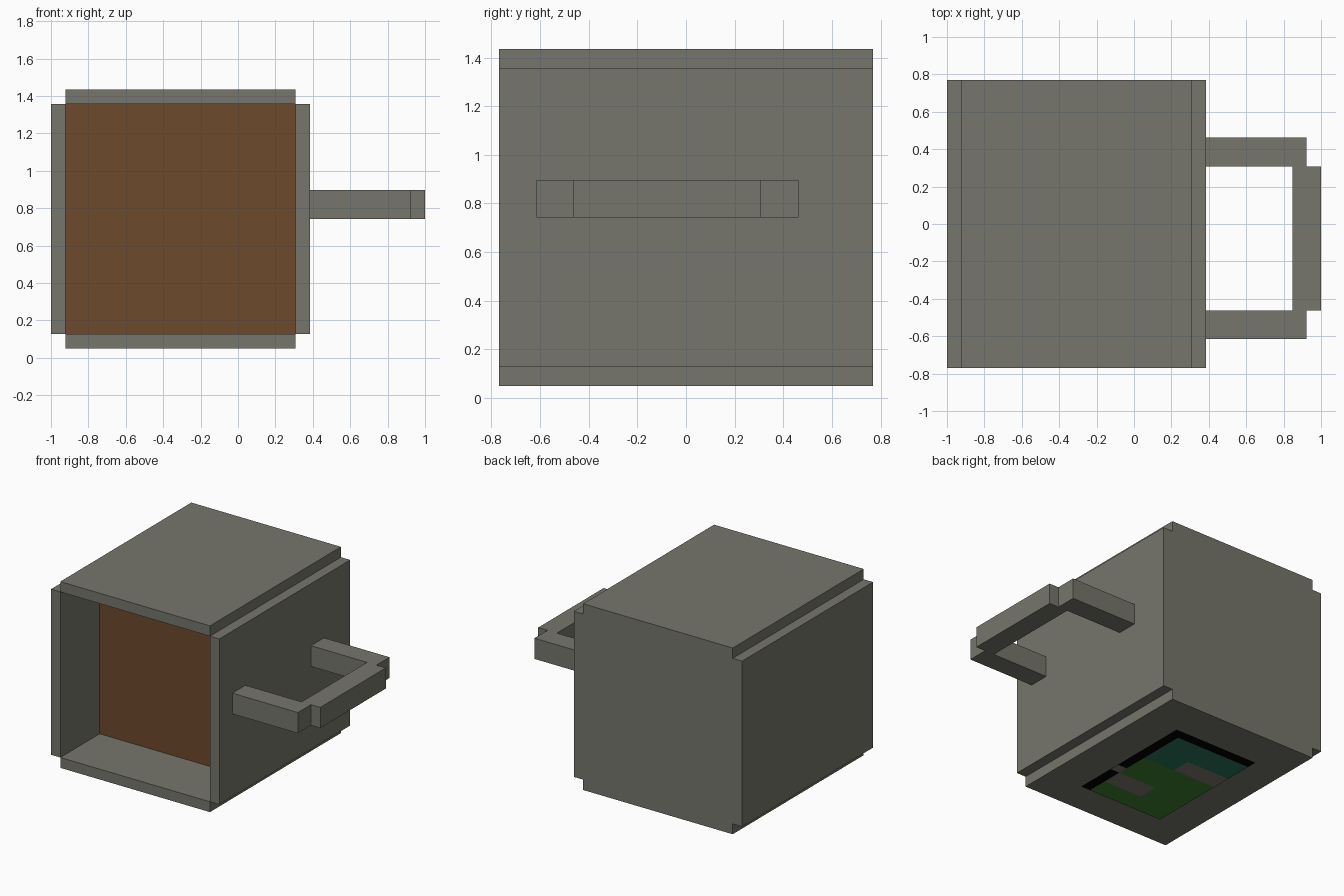
import bpy, bmesh

cube = bpy.data.objects.get("Cube")
if cube:
    bpy.data.objects.remove(cube, do_unlink=True)

U = 1 / 13      # one grid unit of the blocky design
BASE = 0.05     # height of the body underside


def linear(c):
    c /= 255
    return c / 12.92 if c <= 0.04045 else ((c + 0.055) / 1.055) ** 2.4


def material(name, r, g, b):
    m = bpy.data.materials.new(name)
    m.use_nodes = True
    col = (linear(r), linear(g), linear(b), 1)
    m.diffuse_color = col
    m.node_tree.nodes["Principled BSDF"].inputs["Base Color"].default_value = col
    return m


stone = material("stone grey", 118, 118, 108)
brown = material("drink brown", 108, 74, 44)
black = material("black", 0, 0, 0)
green = material("leaf green", 61, 127, 48)
teal = material("teal", 39, 116, 92)
patch = material("patch grey", 123, 119, 110)


def finish(name, bm, mats):
    me = bpy.data.meshes.new(name)
    bm.to_mesh(me)
    bm.free()
    for m in mats:
        me.materials.append(m)
    ob = bpy.data.objects.new(name, me)
    bpy.context.collection.objects.link(ob)
    return ob


def box(name, x, y, z, mat):
    """Box from (low, high) ranges in grid units, z counted from the underside."""
    bm = bmesh.new()
    bmesh.ops.create_cube(bm, size=1)
    for v in bm.verts:
        v.co = (x[v.co.x > 0] * U, y[v.co.y > 0] * U, BASE + z[v.co.z > 0] * U)
    return finish(name, bm, [mat])


# Hollow body lying on its side, open towards the front
box("bottom_wall", (-12, 4), (-10, 10), (0, 1), stone)
box("top_wall", (-12, 4), (-10, 10), (17, 18), stone)
box("right_wall", (-13, -12), (-10, 10), (1, 17), stone)
box("left_wall", (4, 5), (-10, 10), (1, 17), stone)
box("back_wall", (-12, 4), (9, 10), (1, 17), stone)
box("drink", (-12, 4), (-4, 9), (1, 17), brown)

# Handle
box("handle_front_arm", (5, 12), (-8, -6), (9, 11), stone)
box("handle_back_arm", (5, 12), (4, 6), (9, 11), stone)
box("handle_grip", (11, 13), (-6, 4), (9, 11), stone)


# Coloured panel below the body: u runs to the back, v runs to the right
def panel_colour(u, v):
    if 4 < u < 5 and v < 1:
        return 3                       # notch in the border
    if v < 1 or u > 12:
        return 0                       # dark border
    if (2 < u < 4 and v < 5.1) or (7.4 < u < 9.3 and v > 4.4):
        return 3                       # two grey bars
    return 1 if u < 7.4 else 2


us = (0, 2, 4, 5, 7.4, 9.3, 12, 13)
vs = (0, 1, 4.4, 5.1, 9)
bm = bmesh.new()
grid = [[bm.verts.new(((1 - v) * U, (u - 6) * U, 0)) for v in vs] for u in us]
for i in range(len(us) - 1):
    for j in range(len(vs) - 1):
        f = bm.faces.new((grid[i][j], grid[i + 1][j], grid[i + 1][j + 1], grid[i][j + 1]))
        f.material_index = panel_colour((us[i] + us[i + 1]) / 2, (vs[j] + vs[j + 1]) / 2)
        f.normal_update()
        if f.normal.z > 0:
            f.normal_flip()
finish("underside_panel", bm, [black, green, teal, patch])
